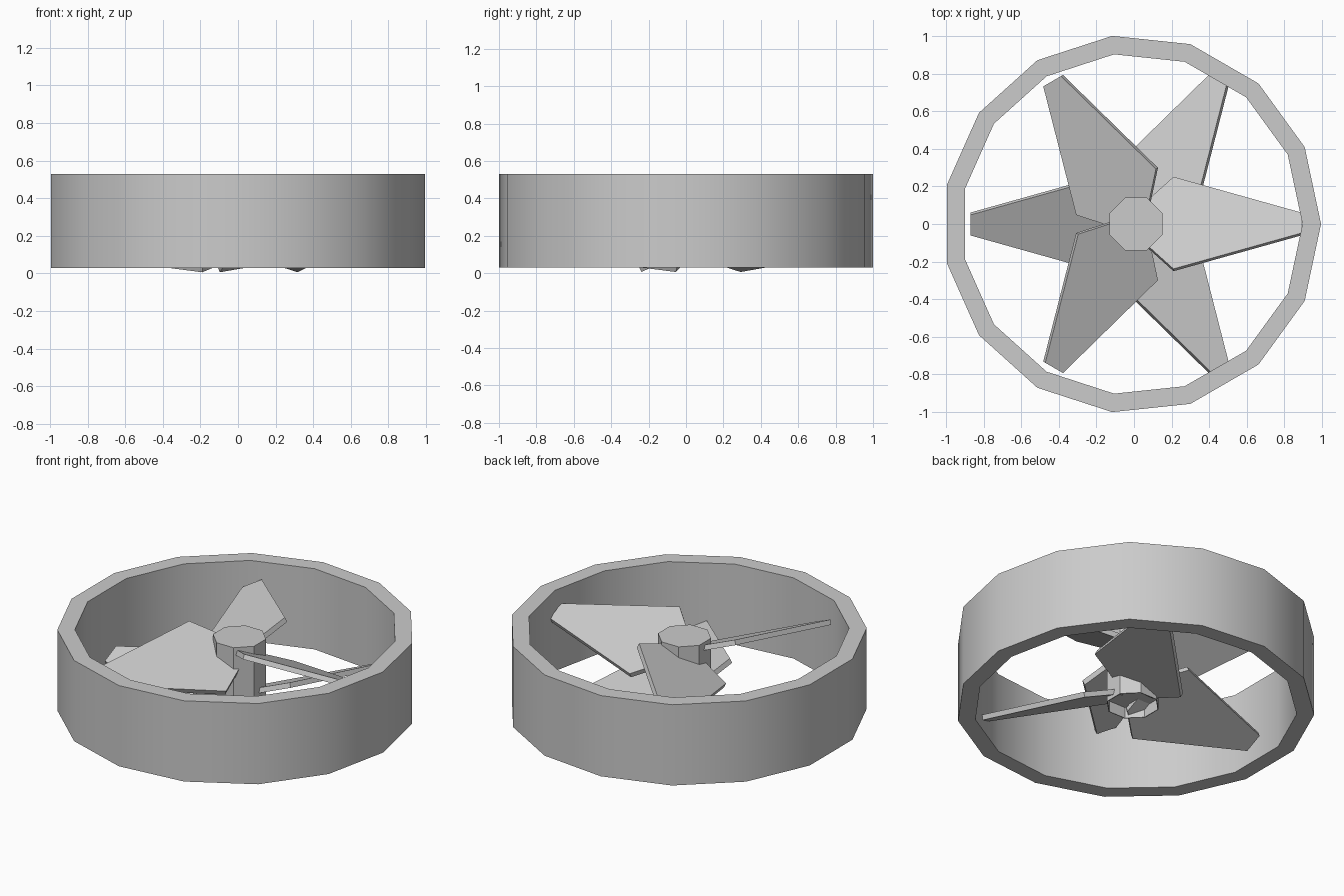
import bpy, bmesh
from math import radians, cos, sin, pi
from mathutils import Matrix

if "Cube" in bpy.data.objects:
    bpy.data.objects.remove(bpy.data.objects["Cube"])


def make_object(name, bm):
    bmesh.ops.recalc_face_normals(bm, faces=bm.faces)
    mesh = bpy.data.meshes.new(name)
    bm.to_mesh(mesh)
    bm.free()
    obj = bpy.data.objects.new(name, mesh)
    bpy.context.collection.objects.link(obj)
    return obj


def lathe(name, profile, sides, center_x, phase=0.0, closed=False):
    """Revolve an (r, z) profile; cap the ends unless it is a closed loop."""
    bm = bmesh.new()
    rings = []
    for r, z in profile:
        rings.append([bm.verts.new((center_x + r * cos(phase + 2 * pi * i / sides),
                                    r * sin(phase + 2 * pi * i / sides), z))
                      for i in range(sides)])
    pairs = list(zip(rings, rings[1:]))
    if closed:
        pairs.append((rings[-1], rings[0]))
    else:
        bm.faces.new(rings[0])
        bm.faces.new(rings[-1])
    for a, b in pairs:
        for i in range(sides):
            j = (i + 1) % sides
            bm.faces.new((a[i], a[j], b[j], b[i]))
    return make_object(name, bm)


# Fifteen-sided duct around the blades
duct = lathe("duct_ring",
             [(1.0055, 0.03), (1.0055, 0.53), (0.907, 0.53), (0.907, 0.03)],
             15, -0.011, closed=True)
bpy.context.view_layer.objects.active = duct
duct.select_set(True)
bpy.ops.object.shade_smooth_by_angle(angle=radians(30))
duct.select_set(False)

# Octagonal hub with a shallow recess underneath
HUB_X = 0.01
lathe("hub", [(0.147, 0.11), (0.147, 0.042), (0.152, 0.042), (0.152, 0.485)],
      8, HUB_X, phase=pi / 8)

# Pitched blade outline: one half, mirrored across the blade's length
HALF = [(0.05, 0.121), (0.20, 0.27), (0.88, 0.06)]
OUTLINE = HALF + [(x, -y) for x, y in reversed(HALF)]
THICK, PITCH = 0.03, radians(-25)


def blade(name, angle, z):
    bm = bmesh.new()
    low = [bm.verts.new((x, y, -THICK / 2)) for x, y in OUTLINE]
    high = [bm.verts.new((x, y, THICK / 2)) for x, y in OUTLINE]
    bm.faces.new(low)
    bm.faces.new(high)
    n = len(OUTLINE)
    for i in range(n):
        j = (i + 1) % n
        bm.faces.new((low[i], low[j], high[j], high[i]))
    bm.transform(Matrix.Translation((HUB_X, 0, z))
                 @ Matrix.Rotation(radians(angle), 4, 'Z')
                 @ Matrix.Rotation(PITCH, 4, 'X'))
    return make_object(name, bm)


# Two staggered rows of three blades
for k in range(3):
    blade(f"upper_blade_{k + 1}", 120 * k, 0.393)
    blade(f"lower_blade_{k + 1}", 60 + 120 * k, 0.134)
